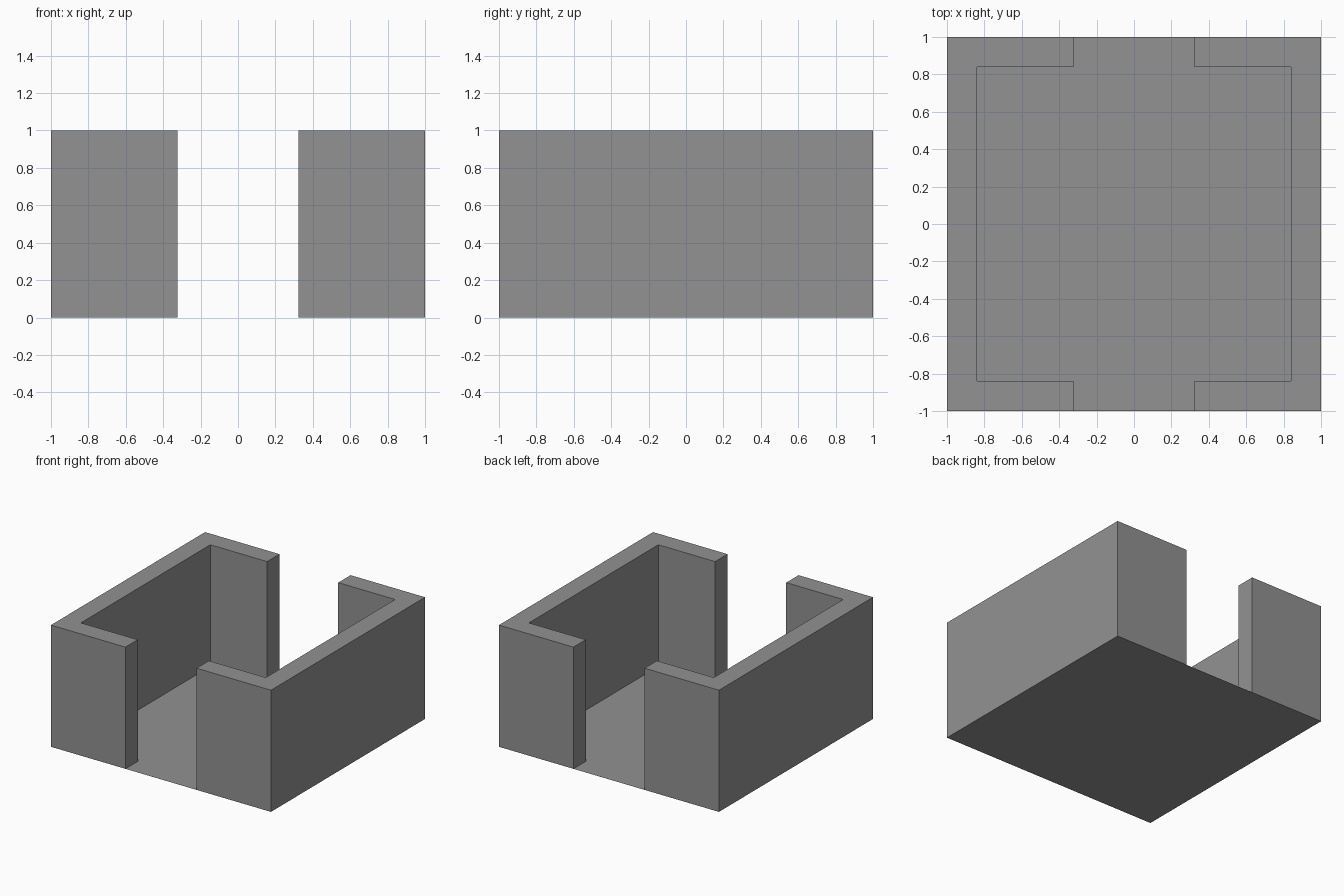
import bpy, bmesh

if "Cube" in bpy.data.objects:
    bpy.data.objects.remove(bpy.data.objects["Cube"])

HALF, INNER, GAP, HEIGHT = 1.0, 0.84, 0.323, 1.0

# Darker grey shared by all parts
grey = bpy.data.materials.new("dark_grey")
grey.diffuse_color = (0.287, 0.287, 0.287, 1)
grey.use_nodes = True
grey.node_tree.nodes["Principled BSDF"].inputs["Base Color"].default_value = grey.diffuse_color


def make_object(name, bm):
    mesh = bpy.data.meshes.new(name)
    bm.to_mesh(mesh)
    bm.free()
    mesh.materials.append(grey)
    obj = bpy.data.objects.new(name, mesh)
    bpy.context.collection.objects.link(obj)
    return obj


# Floor: a single flat sheet under the whole room
bm = bmesh.new()
bmesh.ops.create_grid(bm, x_segments=1, y_segments=1, size=HALF)
bmesh.ops.reverse_faces(bm, faces=bm.faces)
make_object("floor", bm)

# C-shaped side wall with returns either side of the doorways,
# open underneath because the floor closes it
profile = [(GAP, -HALF), (HALF, -HALF), (HALF, HALF), (GAP, HALF),
           (GAP, INNER), (INNER, INNER), (INNER, -INNER), (GAP, -INNER)]


def side_wall(name, side):
    bm = bmesh.new()
    low = [bm.verts.new((side * x, y, 0)) for x, y in profile]
    top = [bm.verts.new((side * x, y, HEIGHT)) for x, y in profile]
    faces = [bm.faces.new(top)]
    n = len(profile)
    for i in range(n):
        j = (i + 1) % n
        faces.append(bm.faces.new((low[i], low[j], top[j], top[i])))
    if side < 0:
        bmesh.ops.reverse_faces(bm, faces=faces)
    return make_object(name, bm)


side_wall("right_wall", 1)
side_wall("left_wall", -1)
